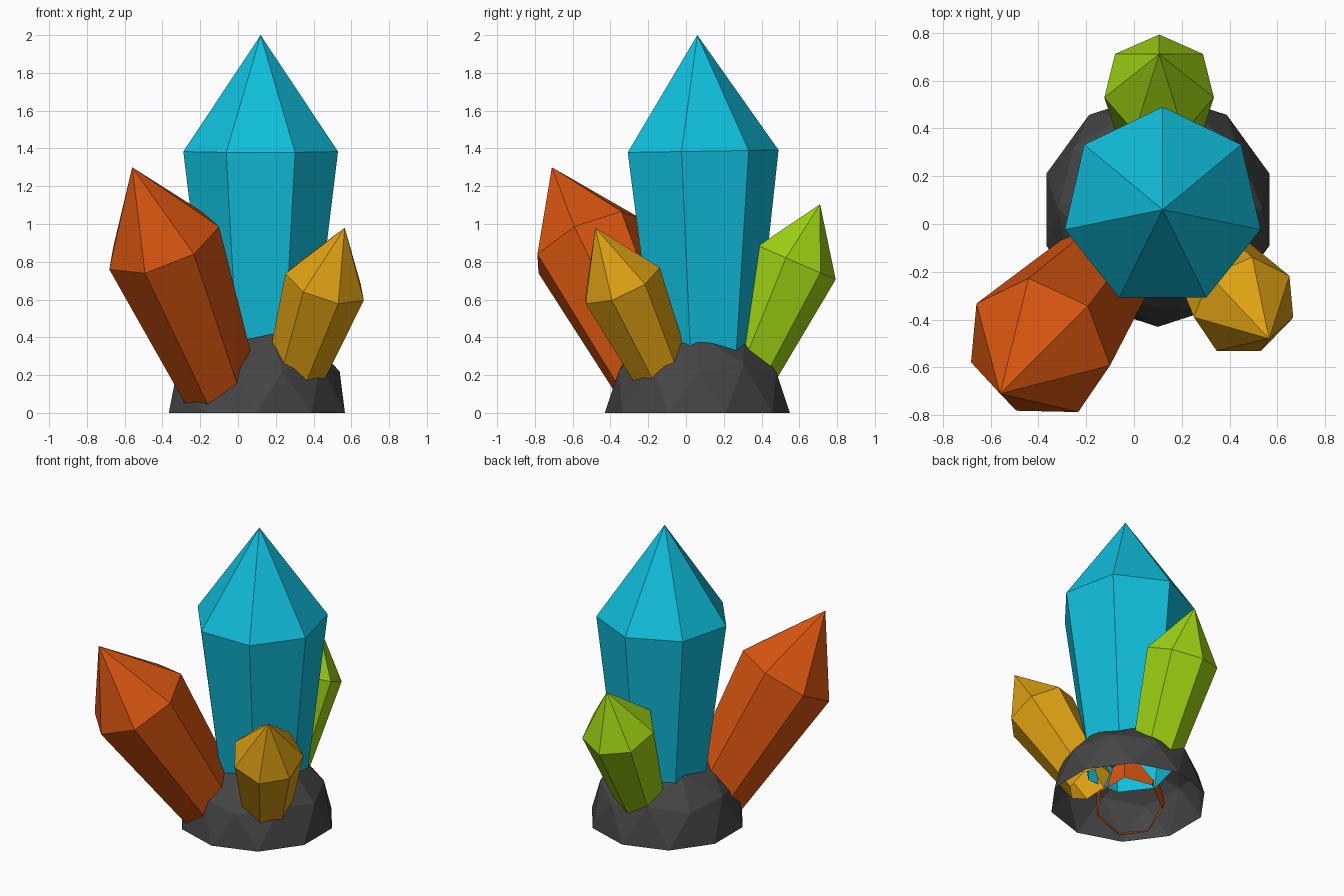
import bpy, bmesh, math
from mathutils import Vector

if "Cube" in bpy.data.objects:
    bpy.data.objects.remove(bpy.data.objects["Cube"])

SIDES = 7


def material(name, rgb):
    m = bpy.data.materials.new(name)
    m.diffuse_color = (*rgb, 1)
    m.use_nodes = True
    m.node_tree.nodes["Principled BSDF"].inputs["Base Color"].default_value = m.diffuse_color
    return m


def make_object(name, bm, mat):
    bmesh.ops.recalc_face_normals(bm, faces=bm.faces)
    mesh = bpy.data.meshes.new(name)
    bm.to_mesh(mesh)
    bm.free()
    mesh.materials.append(mat)
    ob = bpy.data.objects.new(name, mesh)
    bpy.context.collection.objects.link(ob)


def crystal(name, apex, shoulder, radius, corner, mat):
    """Tapered seven-sided shaft with a pointed tip; corner aims one edge."""
    apex, shoulder = Vector(apex), Vector(shoulder)
    axis = (apex - shoulder).normalized()
    u = Vector(corner)
    u = (u - axis * u.dot(axis)).normalized()
    v = axis.cross(u)
    base = shoulder - axis * radius * 2.8
    bm = bmesh.new()

    def ring(centre, r):
        angles = [math.tau * i / SIDES for i in range(SIDES)]
        return [bm.verts.new(centre + r * (u * math.cos(a) + v * math.sin(a))) for a in angles]

    low, high = ring(base, radius * 0.65), ring(shoulder, radius)
    tip = bm.verts.new(apex)
    for i in range(SIDES):
        j = (i + 1) % SIDES
        bm.faces.new((low[i], low[j], high[j], high[i]))
        bm.faces.new((high[i], high[j], tip))
    make_object(name, bm, mat)


# Rock base: upper half of a faceted sphere, open underneath
bm = bmesh.new()
bmesh.ops.create_icosphere(bm, subdivisions=2, radius=0.49)
bmesh.ops.delete(bm, geom=[v for v in bm.verts if v.co.z < -0.01], context='VERTS')
bmesh.ops.translate(bm, verts=bm.verts, vec=(0.10, 0.06, 0))
make_object("rock_base", bm, material("dark grey", (0.06, 0.06, 0.06)))

# Crystals
crystal("tall_crystal", (0.12, 0.06, 2.0), (0.12, 0.07, 1.385), 0.42, (0, 1, 0),
        material("cyan", (0.005, 0.52, 0.72)))
crystal("left_crystal", (-0.56, -0.71, 1.30), (-0.40, -0.52, 0.90), 0.32, (-0.04, 0.30, 0.12),
        material("orange", (0.68, 0.09, 0.005)))
crystal("right_crystal", (0.565, -0.48, 0.98), (0.465, -0.345, 0.685), 0.225, (0.035, 0.195, 0.10),
        material("amber", (0.72, 0.35, 0.006)))
crystal("back_crystal", (0.105, 0.71, 1.105), (0.105, 0.577, 0.80), 0.235, (0, 0.21, -0.10),
        material("lime", (0.34, 0.65, 0.006)))
